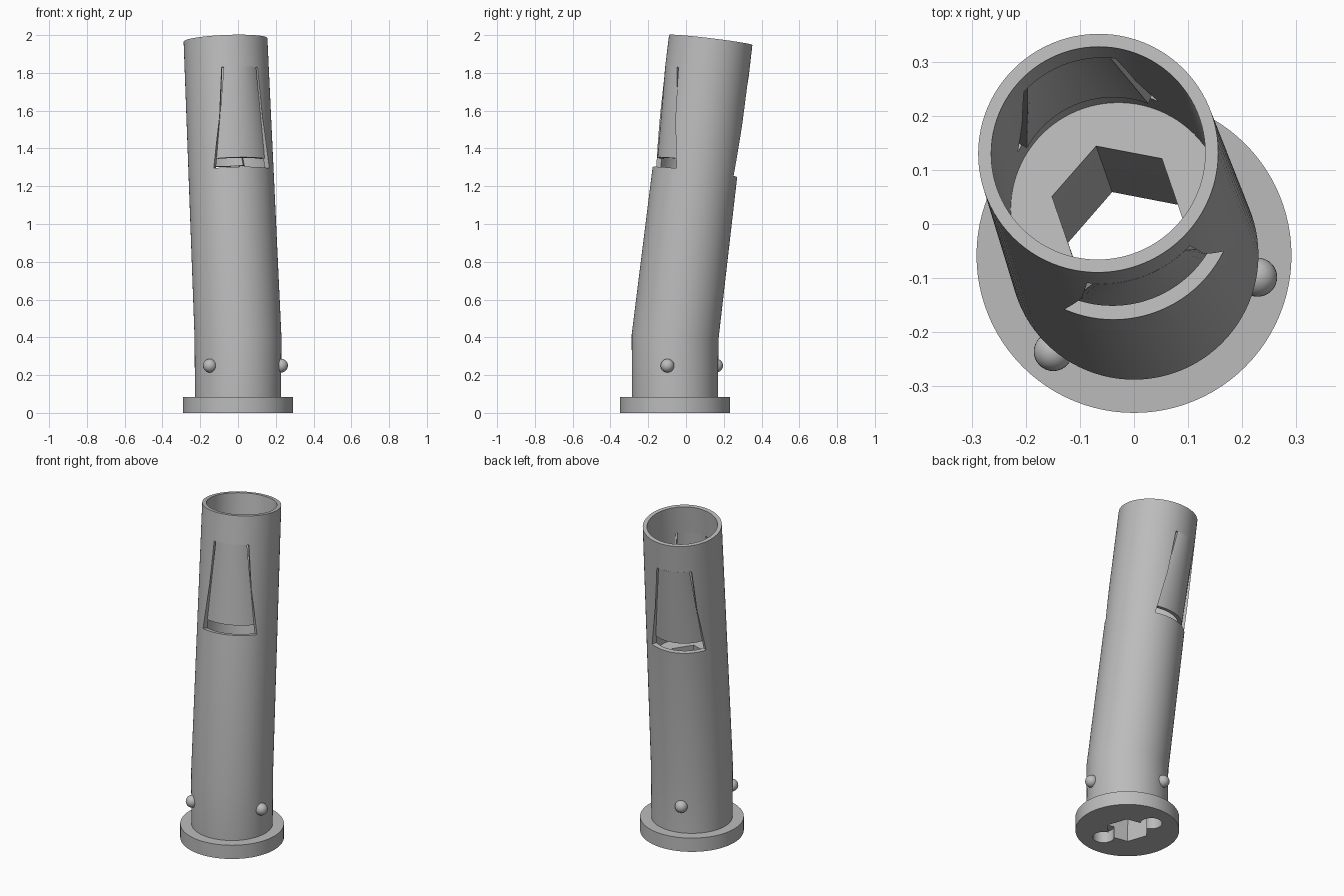
import bpy, bmesh, math
from mathutils import Vector, Quaternion

if "Cube" in bpy.data.objects:
    bpy.data.objects.remove(bpy.data.objects["Cube"])

SEG = 96
BASE = Vector((0, -0.058, 0))                 # centre of the foot
BEND = BASE + Vector((0, 0, 0.4))             # where the barrel starts to lean
AXIS = Vector((-0.042, 0.12, 1)).normalized()
LEAN = Vector((0, 0, 1)).rotation_difference(AXIS)
UP = Quaternion()
HALF = UP.slerp(LEAN, 0.5)

grey = bpy.data.materials.new("grey")
grey.diffuse_color = (0.5, 0.5, 0.5, 1)
grey.use_nodes = True
grey.node_tree.nodes["Principled BSDF"].inputs["Base Color"].default_value = grey.diffuse_color


def finish(name, bm):
    bmesh.ops.recalc_face_normals(bm, faces=bm.faces)
    me = bpy.data.meshes.new(name)
    bm.to_mesh(me)
    bm.free()
    me.materials.append(grey)
    ob = bpy.data.objects.new(name, me)
    bpy.context.collection.objects.link(ob)
    return ob


def upright(z, r):
    return BASE + Vector((0, 0, z)), UP, r


def leaning(s, r):
    return BEND + AXIS * s, LEAN, r


def loft(name, rings, seg=SEG, turn=0.0):
    """Closed solid skinned through a list of (centre, rotation, radius) rings."""
    bm = bmesh.new()
    loops = []
    for c, q, r in rings:
        loops.append([bm.verts.new(c + q @ Vector((r * math.cos(turn + math.tau * i / seg),
                                                   r * math.sin(turn + math.tau * i / seg), 0)))
                      for i in range(seg)])
    for a, b in zip(loops, loops[1:]):
        for i in range(seg):
            j = (i + 1) % seg
            bm.faces.new((a[i], a[j], b[j], b[i]))
    bm.faces.new(loops[0])
    bm.faces.new(loops[-1])
    return finish(name, bm)


def panel(name, mid, low, high, n=24):
    """Curved tapered panel; low/high = (s, half angle, inner radius, outer radius)."""
    bm = bmesh.new()
    cols = []
    for i in range(n + 1):
        t = 2 * i / n - 1
        col = []
        for s, half, r0, r1 in (low, high):
            a = math.radians(mid + t * half)
            for r in (r0, r1):
                col.append(bm.verts.new(BEND + LEAN @ Vector((r * math.cos(a), r * math.sin(a), s))))
        cols.append([col[0], col[1], col[3], col[2]])
    for a, b in zip(cols, cols[1:]):
        for k in range(4):
            m = (k + 1) % 4
            bm.faces.new((a[k], a[m], b[m], b[k]))
    bm.faces.new(cols[0])
    bm.faces.new(cols[-1])
    return finish(name, bm)


def cut(ob, cutter):
    mod = ob.modifiers.new("cut", 'BOOLEAN')
    mod.operation = 'DIFFERENCE'
    mod.solver = 'EXACT'
    mod.object = cutter
    bpy.context.view_layer.objects.active = ob
    bpy.ops.object.modifier_apply(modifier=mod.name)


def discard(ob):
    bpy.data.objects.remove(ob, do_unlink=True)


# Foot flange and bent barrel (hollow above an inner floor)
flange = loft("foot_flange", [upright(0, 0.291), upright(0.085, 0.291)])
barrel = loft("barrel", [upright(0.085, 0.228), (BEND, HALF, 0.23), leaning(1.587, 0.222),
                         leaning(1.587, 0.198), leaning(0.72, 0.198)])

# Hexagonal passage following the bend
hexa = loft("hex_cutter", [upright(-0.1, 0.124), (BEND, HALF, 0.124), leaning(0.9, 0.124)],
            6, math.radians(109))
cut(flange, hexa)
cut(barrel, hexa)
discard(hexa)

parts = [flange, barrel]
for mid, side in ((-70, "front"), (110, "back")):
    a = math.radians(mid)
    # Round pocket in the underside
    off = Vector((math.cos(a), math.sin(a), 0)) * 0.155
    pocket = loft("pocket_cutter", [(BASE + off + Vector((0, 0, z)), UP, 0.06)
                                    for z in (-0.05, 0.07)], 48)
    cut(flange, pocket)
    discard(pocket)
    # Tapered opening with a spring flap bent slightly inward
    window = panel("window_cutter", mid, (0.882, 44, 0.15, 0.3), (1.416, 27, 0.15, 0.3))
    cut(barrel, window)
    discard(window)
    parts.append(panel(side + "_flap", mid, (0.935, 41, 0.182, 0.206), (1.417, 24, 0.199, 0.223)))

# Three locating studs around the lower barrel
for k in range(3):
    a = math.radians(110 + 120 * k)
    bm = bmesh.new()
    bmesh.ops.create_uvsphere(bm, u_segments=32, v_segments=16, radius=0.036)
    bmesh.ops.translate(bm, verts=bm.verts,
                        vec=BASE + Vector((0.232 * math.cos(a), 0.232 * math.sin(a), 0.25)))
    parts.append(finish("stud_%d" % (k + 1), bm))

# Smooth round walls, keep crisp edges
bpy.ops.object.select_all(action='DESELECT')
for ob in parts:
    ob.select_set(True)
bpy.context.view_layer.objects.active = barrel
bpy.ops.object.shade_smooth_by_angle(angle=math.radians(30))
